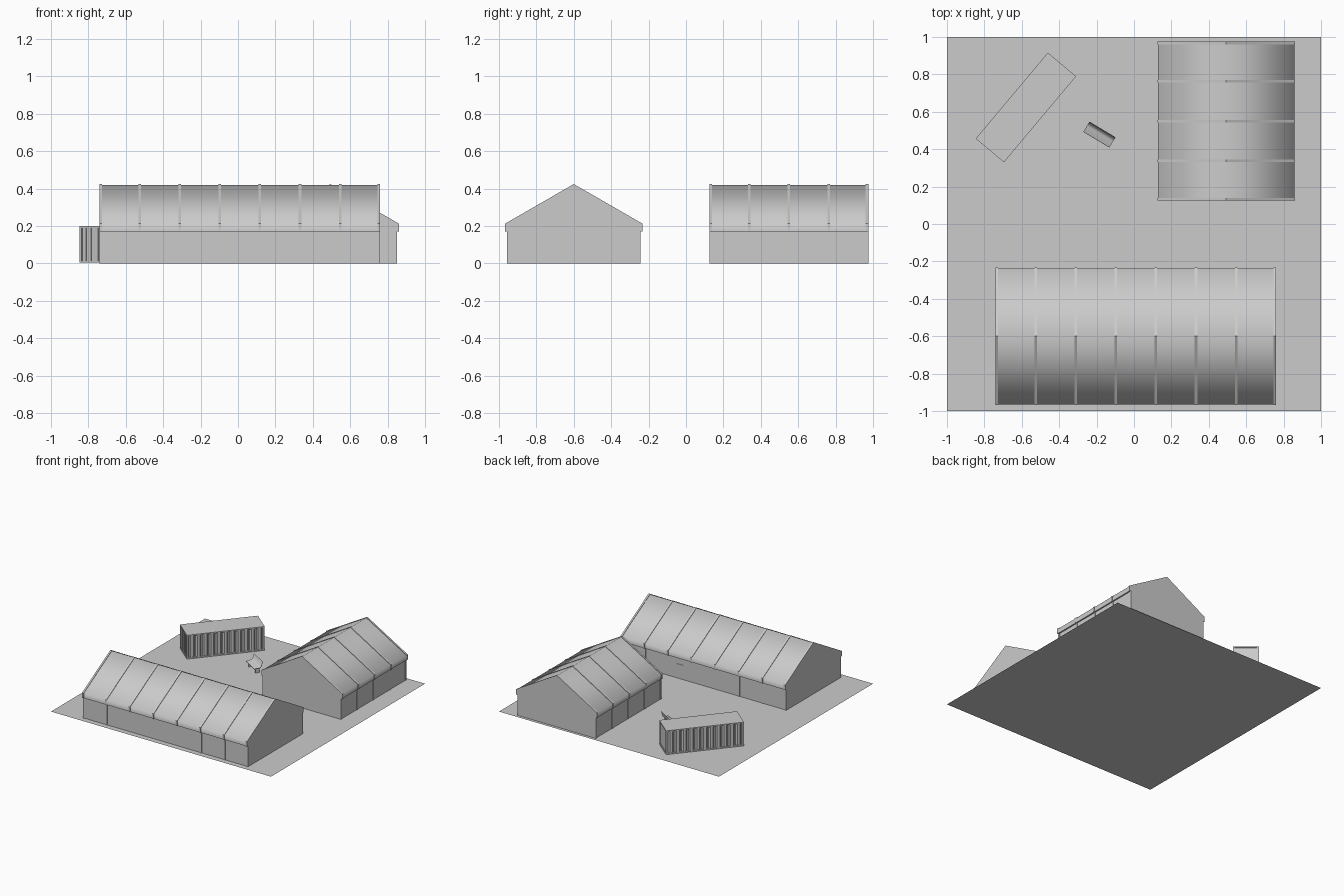
import bpy, bmesh
from math import radians
from mathutils import Matrix, Vector

if "Cube" in bpy.data.objects:
    bpy.data.objects.remove(bpy.data.objects["Cube"])


def finish(name, bm, mat):
    bmesh.ops.recalc_face_normals(bm, faces=bm.faces)
    me = bpy.data.meshes.new(name)
    bm.to_mesh(me)
    bm.free()
    ob = bpy.data.objects.new(name, me)
    ob.matrix_world = mat
    bpy.context.collection.objects.link(ob)
    return ob


def box(name, lo, hi, mat):
    bm = bmesh.new()
    lo, hi = Vector(lo), Vector(hi)
    bmesh.ops.create_cube(bm, size=1, matrix=Matrix.Translation((lo + hi) / 2) @ Matrix.Diagonal((*(hi - lo), 1)))
    return finish(name, bm, mat)


def prism(name, prof, x0, x1, mat, smooth=()):
    """Extrude a (y, z) outline along x; profile corners in smooth are shaded round."""
    bm = bmesh.new()
    a = [bm.verts.new((x0, y, z)) for y, z in prof]
    b = [bm.verts.new((x1, y, z)) for y, z in prof]
    n = len(prof)
    bm.faces.new(a)
    bm.faces.new(b[::-1])
    for i in range(n):
        f = bm.faces.new((a[i], b[i], b[(i + 1) % n], a[(i + 1) % n]))
        f.smooth = bool(smooth)
    soft = {frozenset((a[i], b[i])) for i in smooth}
    for e in bm.edges:
        e.smooth = frozenset(e.verts) in soft
    return finish(name, bm, mat)


def place(x, y, deg):
    return Matrix.Translation((x, y, 0)) @ Matrix.Rotation(radians(deg), 4, 'Z')


WALL, EAVE, DROP, EAVE_Z, RIDGE = 0.353, 0.364, 0.17, 0.21, 0.42


def tent(name, mat, length, bays, skip_minus=(), skip_plus=()):
    # walls, overhanging valance and pitched roof
    half = [(WALL, 0), (WALL, DROP), (EAVE, DROP), (EAVE, EAVE_Z)]
    prof = half + [(0, RIDGE)] + [(-y, z) for y, z in half[::-1]]
    h = length / 2
    prism(name + "_shell", prof, -h, h, mat, smooth=(3, 4, 5))
    t, r = 0.004, 0.007
    for i in range(bays + 1):
        x = min(max(-h + i * length / bays, -h + r), h - r)
        # raised seam over the roof
        outer = [(EAVE + t, DROP), (EAVE + t, EAVE_Z + 0.002), (0, RIDGE + t)]
        outer += [(-y, z) for y, z in outer[1::-1]]
        inner = [(-EAVE, DROP), (-EAVE, EAVE_Z), (0, RIDGE), (EAVE, EAVE_Z), (EAVE, DROP)]
        prism(f"{name}_roof_seam_{i}", outer + inner, x - r, x + r, mat)
        # wall post under each seam
        for s, skip in ((-1, skip_minus), (1, skip_plus)):
            if i not in skip:
                ys = sorted((s * (WALL - 0.002), s * (WALL + 0.004)))
                box(f"{name}_post_{i}", (x - r, ys[0], 0), (x + r, ys[1], DROP), mat)


# flat yard
bm = bmesh.new()
bmesh.ops.create_grid(bm, x_segments=1, y_segments=1, size=1)
finish("ground", bm, Matrix())

# two frame tents
long_mat = place(0.01, -0.6, 0)
tent("long_tent", long_mat, 1.5, 7, (3, 4), (3, 4, 5))
tent("short_tent", place(0.493, 0.55, 90), 0.85, 4)
box("door_handle", (0.18, WALL, 0.112), (0.25, WALL + 0.003, 0.118), long_mat)

# shipping container
cm = place(-0.578, 0.623, 50)
L, W, H = 0.30, 0.0985, 0.2
box("container_roof", (-L, -W, 0.19), (L, W, H), cm)
box("container_floor", (-L, -W, 0.004), (L, W, 0.014), cm)
for sx in (-1, 1):
    for sy in (-1, 1):
        xs, ys = sorted((sx * L, sx * (L - 0.014))), sorted((sy * W, sy * (W - 0.014)))
        box("container_corner_post", (xs[0], ys[0], 0.004), (xs[1], ys[1], 0.19), cm)
# corrugated long sides with flat end panels
ribs = 11
line = []
step = 2 * (L - 0.014) / ribs
for i in range(ribs):
    x = -L + 0.014 + i * step
    line += [(x + step * f, W - d) for f, d in ((0.1, 0.012), (0.3, 0.002), (0.7, 0.002), (0.9, 0.012))]
loop = [(L - 0.006, W - 0.012), (L - 0.006, 0.012 - W)]
loop = line + loop + [(x, -y) for x, y in line[::-1]] + [(0.006 - L, 0.012 - W), (0.006 - L, W - 0.012)]
bm = bmesh.new()
lo = [bm.verts.new((x, y, 0.014)) for x, y in loop]
hi = [bm.verts.new((x, y, 0.19)) for x, y in loop]
for i in range(len(loop)):
    j = (i + 1) % len(loop)
    bm.faces.new((lo[i], lo[j], hi[j], hi[i]))
finish("container_walls", bm, cm)
# locking rods on the door end
for y in (-0.06, -0.025, 0.025, 0.06):
    box("container_door_rod", (-L + 0.001, y - 0.003, 0.014), (-L + 0.006, y + 0.003, 0.19), cm)

# small bench with a curved seat and back
bench = place(-0.185, 0.478, -31)
seat = [(-0.032, 0.040), (-0.026, 0.046), (0.006, 0.044), (0.020, 0.054), (0.032, 0.092)]
prism("bench_seat", seat + [(y, z - 0.005) for y, z in seat[::-1]], -0.081, 0.081, bench, smooth=(1, 2, 3))
for x in (-0.06, 0.06):
    box("bench_leg", (x - 0.004, -0.022, 0), (x + 0.004, 0.012, 0.041), bench)
